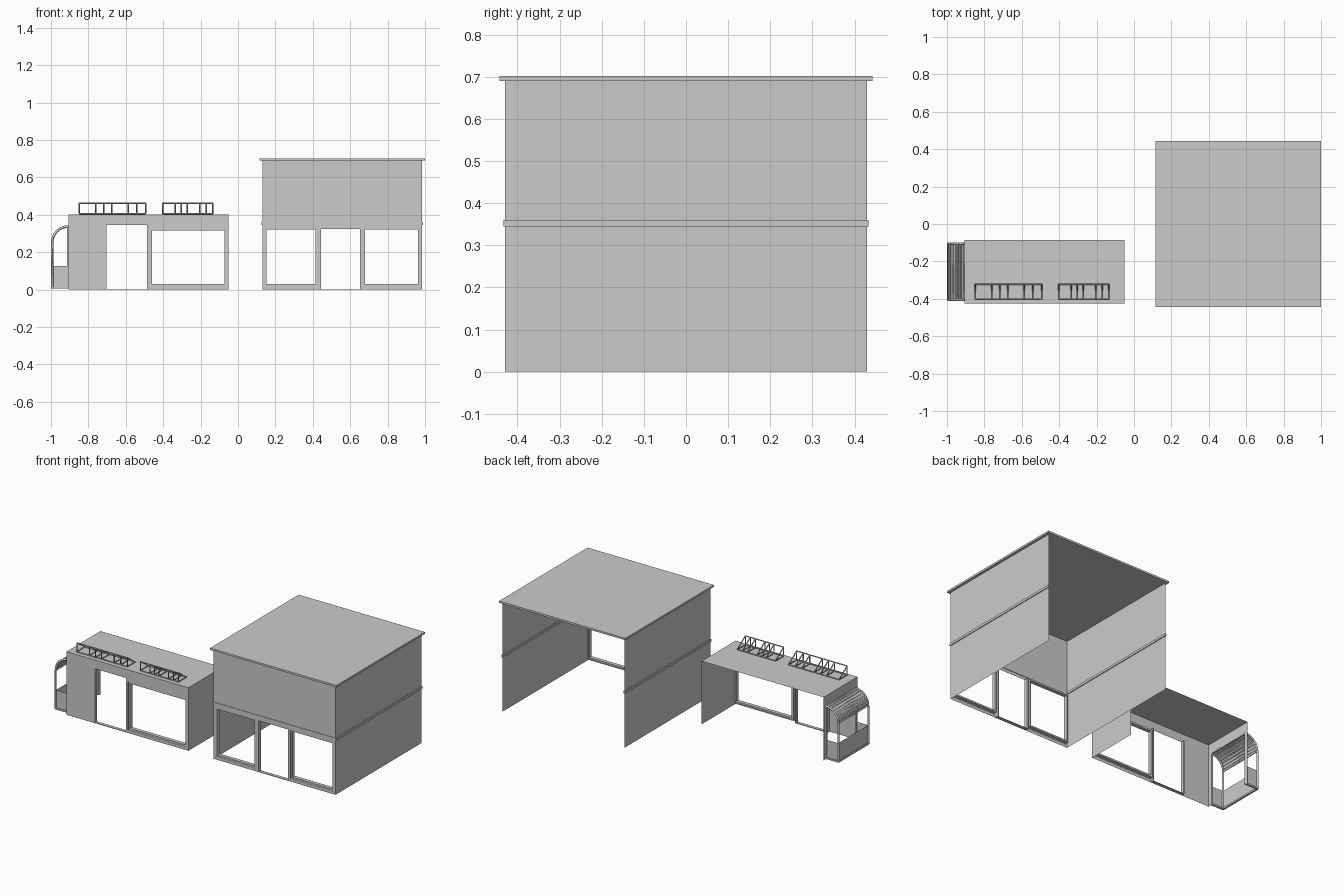
import bpy, math
from mathutils import Vector

if "Cube" in bpy.data.objects:
    bpy.data.objects.remove(bpy.data.objects["Cube"])


def mesh(name, verts, faces):
    me = bpy.data.meshes.new(name)
    me.from_pydata(verts, [], faces)
    me.update()
    ob = bpy.data.objects.new(name, me)
    bpy.context.collection.objects.link(ob)
    return ob


def boxes(name, spans):
    """Several axis-aligned boxes (x0,x1,y0,y1,z0,z1) as one object."""
    v, f = [], []
    for x0, x1, y0, y1, z0, z1 in spans:
        n = len(v)
        v += [(x, y, z) for z in (z0, z1) for x, y in ((x0, y0), (x1, y0), (x1, y1), (x0, y1))]
        f += [[n + i for i in q] for q in ((3, 2, 1, 0), (4, 5, 6, 7), (0, 1, 5, 4),
                                           (1, 2, 6, 5), (2, 3, 7, 6), (3, 0, 4, 7))]
    return mesh(name, v, f)


def wall(name, axis, pos, a0, a1, z0, z1, holes=()):
    """Single-sheet wall with rectangular holes (a0,a1,z0,z1)."""
    aa = sorted({a0, a1, *[h[i] for h in holes for i in (0, 1)]})
    zz = sorted({z0, z1, *[h[i] for h in holes for i in (2, 3)]})
    v = [(a, pos, z) if axis == 'y' else (pos, a, z) for z in zz for a in aa]
    n, f = len(aa), []
    for j in range(len(zz) - 1):
        for i in range(n - 1):
            a, z = (aa[i] + aa[i + 1]) / 2, (zz[j] + zz[j + 1]) / 2
            if not any(h[0] < a < h[1] and h[2] < z < h[3] for h in holes):
                f.append((j * n + i, j * n + i + 1, (j + 1) * n + i + 1, (j + 1) * n + i))
    return mesh(name, v, f)


def frame(name, x0, x1, z0, z1, y0, y1, t):
    """Rectangular window frame, t wide."""
    return boxes(name, [(x0, x0 + t, y0, y1, z0, z1), (x1 - t, x1, y0, y1, z0, z1),
                        (x0 + t, x1 - t, y0, y1, z0, z0 + t), (x0 + t, x1 - t, y0, y1, z1 - t, z1)])


def bars(name, paths, r):
    """Thin four-sided bars along polylines."""
    cu = bpy.data.curves.new(name, 'CURVE')
    cu.dimensions = '3D'
    cu.bevel_depth, cu.bevel_resolution, cu.use_fill_caps = r, 0, True
    for p in paths:
        s = cu.splines.new('POLY')
        s.points.add(len(p) - 1)
        for q, c in zip(s.points, p):
            q.co = (*c, 1)
    ob = bpy.data.objects.new(name, cu)
    bpy.context.collection.objects.link(ob)
    return ob


# Large building: sheet walls, open at back and below
FY = -0.43
wall("large_front_wall", 'y', FY, 0.13, 0.985, 0, 0.69,
     [(0.143, 0.425, 0.02, 0.325), (0.44, 0.655, 0.0, 0.325), (0.67, 0.972, 0.02, 0.325)])
for side, x in (("left", 0.13), ("right", 0.985)):
    wall(f"large_{side}_wall", 'x', x, -0.43, 0.43, 0, 0.69)
    boxes(f"large_{side}_band", [(x - 0.005, x + 0.005, -0.433, 0.433, 0.345, 0.36)])
boxes("large_front_band", [(0.13, 0.985, -0.433, -0.427, 0.345, 0.36)])
boxes("large_roof", [(0.115, 1.0, -0.443, 0.443, 0.69, 0.702)])
frame("large_window_left", 0.143, 0.425, 0.02, 0.33, FY + 0.002, FY + 0.025, 0.01)
frame("large_window_right", 0.67, 0.972, 0.02, 0.33, FY + 0.002, FY + 0.025, 0.01)
boxes("large_door_frame", [(0.436, 0.444, FY, FY + 0.025, 0, 0.325),
                           (0.651, 0.659, FY, FY + 0.025, 0, 0.325),
                           (0.44, 0.655, FY, FY + 0.02, 0, 0.004)])

# Small building
SY, SB = -0.425, -0.085
wall("small_front_wall", 'y', SY, -0.905, -0.05, 0, 0.40,
     [(-0.705, -0.485, 0, 0.345), (-0.472, -0.062, 0.02, 0.322)])
wall("small_right_wall", 'x', -0.05, SY, SB, 0, 0.40)
wall("small_left_wall", 'x', -0.905, SY, SB, 0, 0.40, [(-0.405, -0.105, 0, 0.335)])
mesh("small_roof", [(-0.905, SY, 0.4), (-0.05, SY, 0.4), (-0.05, SB, 0.4), (-0.905, SB, 0.4)], [(0, 1, 2, 3)])
frame("small_window", -0.472, -0.062, 0.02, 0.326, SY + 0.002, SY + 0.025, 0.011)
boxes("small_door_frame", [(-0.709, -0.703, SY, SY + 0.02, 0, 0.345),
                           (-0.487, -0.481, SY, SY + 0.02, 0, 0.345),
                           (-0.705, -0.485, SY, SY + 0.02, 0, 0.004)])

# Roof sign brackets: base ladder, upright front and diagonal struts
YF, YB, ZB, ZT = -0.402, -0.322, 0.406, 0.462
for name, x0, x1 in (("bracket_long", -0.848, -0.494), ("bracket_short", -0.403, -0.135)):
    paths = [[(x0, y, z), (x1, y, z)] for y, z in ((YF, ZB), (YB, ZB), (YF, ZT))]
    for k in (0, 0.25, 0.37, 0.49, 0.74, 0.87, 1):
        x = x0 + (x1 - x0) * k
        paths.append([(x, YF, ZT), (x, YF, ZB), (x, YB, ZB), (x, YF, ZT)])
    bars(name, paths, 0.004)

# Arched side bay: curved slatted canopy on a framed box
Y0, Y1, CX, CZ, R = -0.405, -0.105, -0.907, 0.25, 0.087
N = 8
arc = [(CX - R * math.cos(i * math.pi / 2 / N), CZ + R * math.sin(i * math.pi / 2 / N)) for i in range(N + 1)]
mesh("bay_canopy", [(x, y, z) for x, z in arc for y in (Y0, Y1)],
     [(2 * i, 2 * i + 1, 2 * i + 3, 2 * i + 2) for i in range(N)])
bars("bay_canopy_ribs", [[(x, Y0, z), (x, Y1, z)] for x, z in arc], 0.005)
bars("bay_end_hoops", [[(arc[0][0], y, 0.008)] + [(x, y, z) for x, z in arc] for y in (Y0, Y1)], 0.007)
boxes("bay_frame", [(-0.914, -0.904, y - 0.006, y + 0.006, 0.005, 0.335) for y in (Y0, Y1)]
      + [(-0.998, -0.905, y - 0.006, y + 0.006, 0.005, 0.015) for y in (Y0, Y1)]
      + [(-1.0, -0.988, Y0, Y1, 0.005, 0.015)])
wall("bay_panel_outer", 'x', -0.993, Y0, Y1, 0.01, 0.125)
for side, y in (("front", Y0), ("back", Y1)):
    wall(f"bay_panel_{side}", 'y', y, -0.993, -0.908, 0.01, 0.125)
